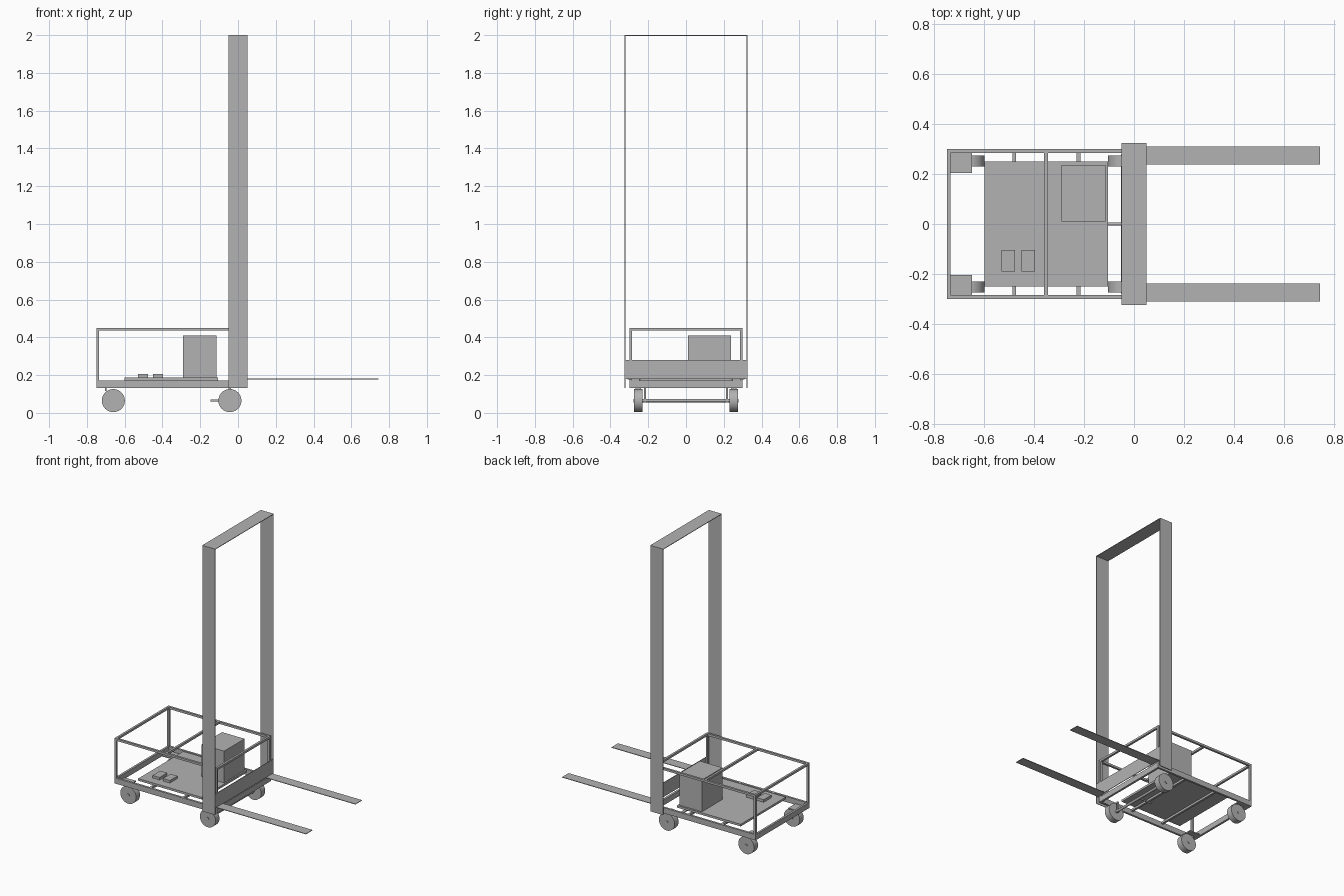
import bpy
import math

cube = bpy.data.objects.get("Cube")
if cube:
    bpy.data.objects.remove(cube, do_unlink=True)

grey = bpy.data.materials.new("plain grey")
grey.use_nodes = True
COLOUR = (0.45, 0.45, 0.45, 1)
grey.diffuse_color = COLOUR
grey.node_tree.nodes["Principled BSDF"].inputs["Base Color"].default_value = COLOUR


def box(name, x, y, z):
    """Box given by its (low, high) range on each axis."""
    ranges = (x, y, z)
    bpy.ops.mesh.primitive_cube_add(size=1, location=[(a + b) / 2 for a, b in ranges])
    ob = bpy.context.object
    ob.name = name
    ob.scale = [abs(b - a) for a, b in ranges]
    bpy.ops.object.transform_apply(location=False, rotation=False, scale=True)
    ob.data.materials.append(grey)
    return ob


def rod(name, centre, radius, length, axis, sides=32):
    turn = (math.pi / 2, 0, 0) if axis == "y" else (0, math.pi / 2, 0)
    bpy.ops.mesh.primitive_cylinder_add(vertices=sides, radius=radius, depth=length,
                                        location=centre, rotation=turn)
    ob = bpy.context.object
    ob.name = name
    ob.data.materials.append(grey)
    bpy.ops.object.shade_smooth_by_angle(angle=math.radians(35))
    return ob


def span(side, inner, outer):
    """Range on the y axis, mirrored for the negative side."""
    return tuple(sorted((side * inner, side * outer)))


SHEET = 0.004
BAR = 0.015
BACK, FRONT, WIDE = -0.75, 0.05, 0.3
BASE, DECK, RAIL_TOP = 0.133, 0.172, 0.45
AXLE_Z, WHEEL_R = 0.065, 0.061
inside = (BAR - WIDE, WIDE - BAR)

for side, label in ((1, "left"), (-1, "right")):
    # Mast leg and lifting fork
    box(f"{label}_mast_leg", (-0.05, 0.05), span(side, 0.325 - SHEET, 0.325), (BASE, 2))
    box(f"{label}_fork", (0.046, 0.745), span(side, 0.238, 0.31), (0.178, 0.178 + SHEET))

    # Side rails and corner posts of the cage
    edge = span(side, WIDE - BAR, WIDE)
    box(f"{label}_base_rail", (BACK, FRONT - SHEET), edge, (BASE, DECK))
    box(f"{label}_top_rail", (BACK, FRONT - SHEET), edge, (RAIL_TOP - BAR, RAIL_TOP))
    for end, x in (("back", BACK), ("front", FRONT - SHEET - BAR)):
        box(f"{label}_{end}_post", (x, x + BAR), edge, (DECK, RAIL_TOP - BAR))

    # Wheels with hub caps, mounting plates and stems
    for end, x in (("back", -0.66), ("front", -0.043)):
        rod(f"{label}_{end}_wheel", (x, side * 0.253, AXLE_Z), WHEEL_R, 0.044, "y", 40)
        rod(f"{label}_{end}_hub", (x, side * 0.253, AXLE_Z), 0.009, 0.05, "y", 16)
    box(f"{label}_caster_plate", (-0.735, -0.65), span(side, 0.205, WIDE - BAR), (BASE, BASE + 0.008))
    box(f"{label}_caster_stem", (-0.705, -0.695), span(side, 0.238, 0.268), (0.115, BASE))
    box(f"{label}_axle_hanger", (-0.05, -0.036), span(side, 0.212, 0.222), (0.055, BASE))

# Mast top and carriage plate
box("mast_top", (-0.05, 0.05), (-0.325, 0.325), (2 - SHEET, 2))
box("carriage_plate", (FRONT - SHEET, FRONT), (-0.325, 0.325), (0.18, 0.28))

# Cross bars of the cage
for end, x in (("back", BACK), ("front", FRONT - SHEET - BAR)):
    box(f"{end}_base_bar", (x, x + BAR), inside, (BASE, DECK))
    box(f"{end}_top_bar", (x, x + BAR), inside, (RAIL_TOP - BAR, RAIL_TOP))
box("middle_top_bar", (-0.36, -0.345), inside, (RAIL_TOP - BAR, RAIL_TOP))
for x in (-0.487, -0.23):
    box("deck_support", (x, x + BAR), inside, (DECK - BAR, DECK))

# Deck with its battery box and small control modules
box("deck", (-0.6, -0.105), (-0.25, 0.25), (DECK, 0.187))
box("battery_box", (-0.29, -0.115), (0.01, 0.237), (0.187, 0.41))
for x in (-0.53, -0.45):
    box("control_module", (x, x + 0.054), (-0.19, -0.105), (0.187, 0.205))

# Front axle and steering lever
rod("front_axle", (-0.043, 0, AXLE_Z), 0.009, 0.47, "y", 16)
rod("steering_lever", (-0.094, 0, AXLE_Z), 0.006, 0.102, "x", 16)
